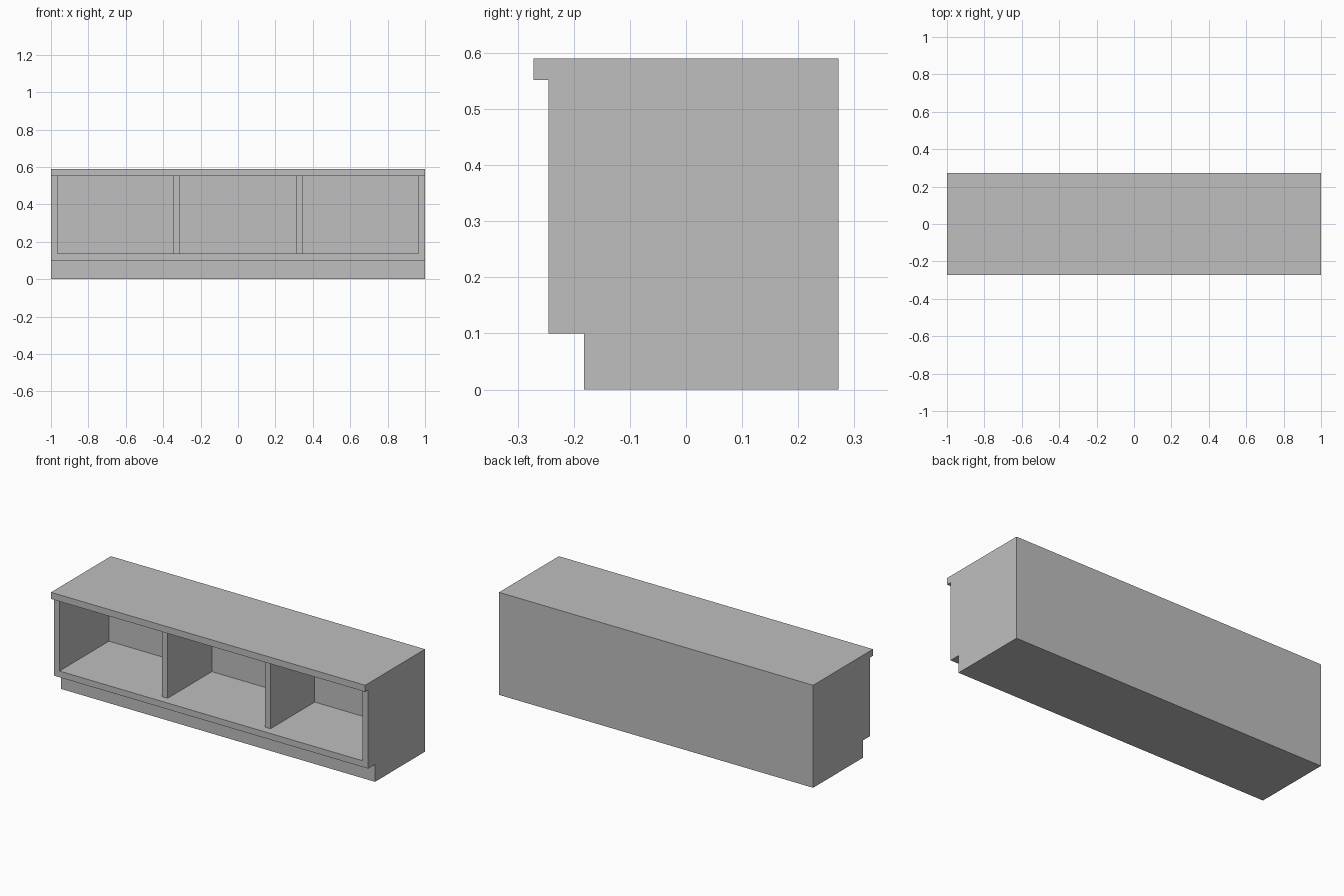
import bpy

# Remove the default cube
cube = bpy.data.objects.get("Cube")
if cube:
    bpy.data.objects.remove(cube, do_unlink=True)

# Single flat grey finish
COLOUR = (0.52, 0.52, 0.52, 1.0)
grey = bpy.data.materials.new("light grey")
grey.use_nodes = True
grey.diffuse_color = COLOUR
grey.node_tree.nodes["Principled BSDF"].inputs["Base Color"].default_value = COLOUR


def board(name, x, y, z):
    """Rectangular board spanning the given (low, high) ranges."""
    spans = (x, y, z)
    bpy.ops.mesh.primitive_cube_add(size=1, location=[(a + b) / 2 for a, b in spans])
    obj = bpy.context.object
    obj.name = name
    obj.scale = [b - a for a, b in spans]
    bpy.ops.object.transform_apply(location=False, rotation=False, scale=True)
    obj.data.materials.append(grey)
    return obj


HALF = 1.0
INNER = 0.965            # inside face of the end panels
BACK = 0.272
BACK_INNER = 0.205       # inside face of the back panel
FRONT = -0.245           # carcass front
TOE, SHELF, TOP_LOW, TOP = 0.1, 0.136, 0.552, 0.59

# Recessed base, floor board and overhanging top
board("plinth", (-HALF, HALF), (-0.182, BACK), (0, TOE))
board("bottom_board", (-HALF, HALF), (FRONT, BACK), (TOE, SHELF))
board("top_board", (-HALF, HALF), (-BACK, BACK), (TOP_LOW, TOP))

# Back panel between the end panels
board("back_panel", (-INNER, INNER), (BACK_INNER, BACK), (SHELF, TOP_LOW))

# End panels and set-back dividers, mirrored left and right
for side, s in (("left", 1), ("right", -1)):
    board(side + "_end_panel", sorted((s * INNER, s * HALF)), (FRONT, BACK), (SHELF, TOP_LOW))
    board(side + "_divider", sorted((s * 0.31, s * 0.345)), (-0.197, BACK_INNER), (SHELF, TOP_LOW))
